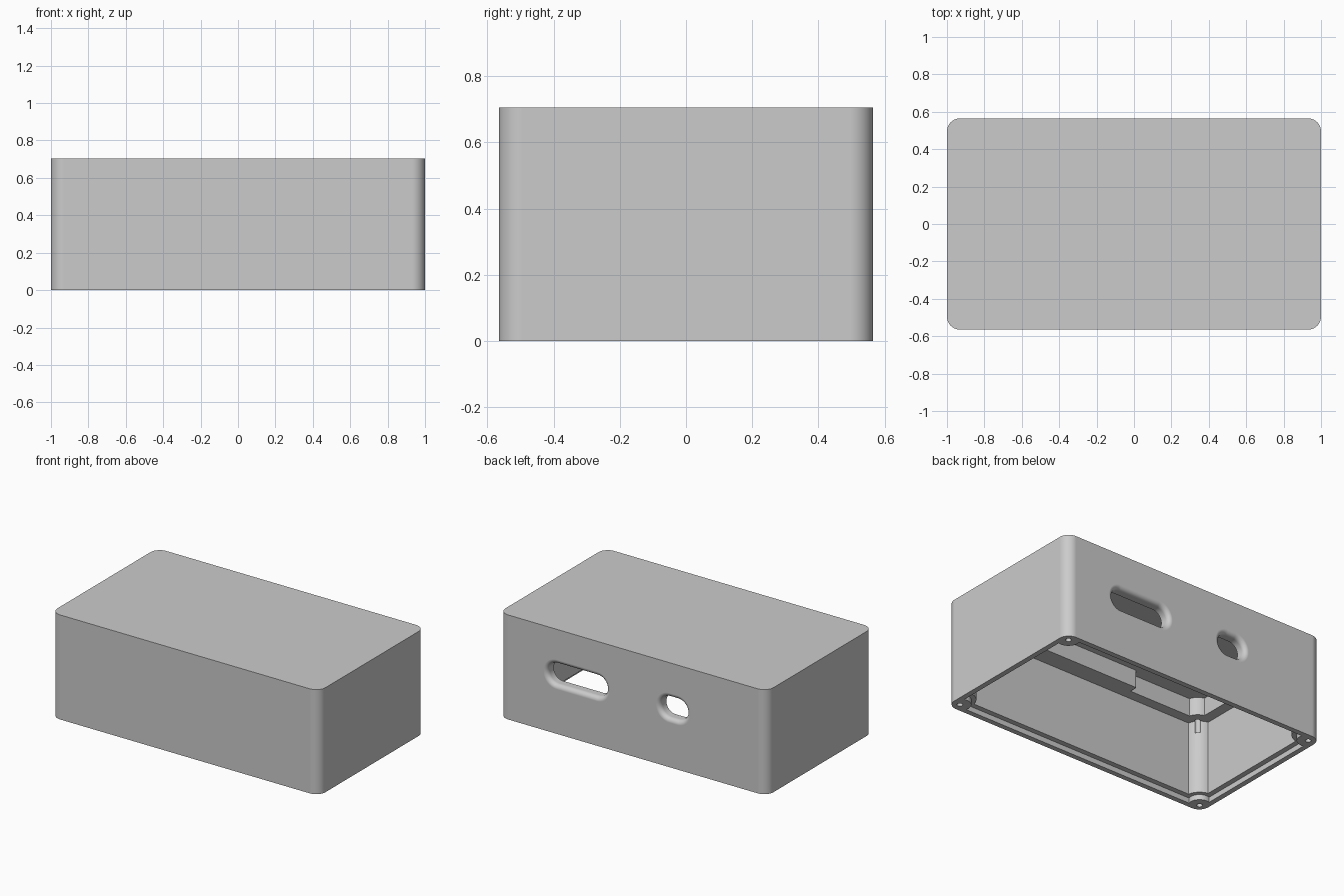
import bpy, bmesh
from math import cos, sin, pi, radians
from mathutils import Matrix, Vector

cube = bpy.data.objects.get("Cube")
if cube:
    bpy.data.objects.remove(cube, do_unlink=True)

grey = bpy.data.materials.new("matte grey")
grey.use_nodes = True
grey.diffuse_color = (0.6, 0.6, 0.6, 1)
grey.node_tree.nodes["Principled BSDF"].inputs["Base Color"].default_value = (0.6, 0.6, 0.6, 1)


def rounded_prism(name, hx, hy, r, levels, at=(0, 0, 0), along_y=False, steps=10):
    """Rounded rectangle lofted through (height, outward growth) levels."""
    bm = bmesh.new()
    rings = []
    for z, grow in levels:
        ring = []
        for q, (sx, sy) in enumerate(((1, 1), (-1, 1), (-1, -1), (1, -1))):
            for i in range(steps + 1):
                a = (q + i / steps) * pi / 2
                ring.append(bm.verts.new((sx * (hx - r) + (r + grow) * cos(a),
                                          sy * (hy - r) + (r + grow) * sin(a), z)))
        rings.append(ring)
    n = len(rings[0])
    for low, high in zip(rings, rings[1:]):
        for i in range(n):
            j = (i + 1) % n
            bm.faces.new((low[i], low[j], high[j], high[i]))
    bm.faces.new(rings[0][::-1])
    bm.faces.new(rings[-1])
    turn = Matrix.Rotation(-pi / 2, 4, 'X') if along_y else Matrix()
    bm.transform(Matrix.Translation(Vector(at)) @ turn)
    bmesh.ops.remove_doubles(bm, verts=bm.verts, dist=0.0001)
    bmesh.ops.recalc_face_normals(bm, faces=bm.faces)
    mesh = bpy.data.meshes.new(name)
    bm.to_mesh(mesh)
    bm.free()
    obj = bpy.data.objects.new(name, mesh)
    bpy.context.collection.objects.link(obj)
    mesh.materials.append(grey)
    return obj


def rod(x, y, r, z0, z1):
    return rounded_prism("rod_cutter", r, r, r, [(z0, 0), (z1, 0)], (x, y, 0), steps=8)


def select(obj):
    bpy.ops.object.select_all(action='DESELECT')
    obj.select_set(True)
    bpy.context.view_layer.objects.active = obj


def cut(target, cutter):
    """Subtract the cutter and discard it."""
    cutter.hide_render = True
    mod = target.modifiers.new("cut", 'BOOLEAN')
    mod.operation = 'DIFFERENCE'
    mod.solver = 'EXACT'
    mod.object = cutter
    select(target)
    bpy.ops.object.modifier_apply(modifier=mod.name)
    bpy.data.objects.remove(cutter, do_unlink=True)


corners = [(sx, sy) for sx in (-1, 1) for sy in (-1, 1)]

# Outer shell
body = rounded_prism("enclosure_body", 1, 0.565, 0.07, [(0, 0), (0.705, 0)])

# Main cavity, leaving a rounded screw post in each corner
cavity = rounded_prism("cavity_cutter", 0.93, 0.495, 0.04, [(-0.1, 0), (0.53, 0)])
for sx, sy in corners:
    cut(cavity, rod(sx * 0.945, sy * 0.51, 0.1, -0.2, 0.6))
cut(body, cavity)

# Stepped rim around the open underside
rim = rounded_prism("rim_cutter", 0.965, 0.53, 0.04, [(-0.1, 0), (0.035, 0)])
for sx, sy in corners:
    cut(rim, rod(sx * 0.945, sy * 0.51, 0.07, -0.2, 0.1))
cut(body, rim)

# Upper recess, leaving a ledge with corner bosses and a wider front pad
recess = rounded_prism("recess_cutter", 0.86, 0.425, 0.04, [(0.45, 0), (0.65, 0)])
for sx, sy in corners:
    cut(recess, rod(sx * 0.88, sy * 0.45, 0.09, 0.4, 0.7))
cut(recess, rounded_prism("pad_cutter", 0.47, 0.1, 0.01, [(0.4, 0), (0.7, 0)], (0.14, -0.47, 0)))
cut(body, recess)

# Screw holes in the posts and in the ledge
for sx, sy in corners:
    cut(body, rod(sx * 0.945, sy * 0.51, 0.018, -0.1, 0.3))
    cut(body, rod(sx * 0.87, sy * 0.44, 0.018, 0.45, 0.6))

# Two rear ports with rounded outer edges
fillet = 0.03
flare = [(0.4, 0)]
flare += [(0.565 - fillet * (1 - sin(a)), fillet * (1 - cos(a)))
          for a in (i * pi / 10 for i in range(6))]
flare.append((0.62, fillet))
for x, half_width in ((0.42, 0.22), (-0.3, 0.1)):
    cut(body, rounded_prism("port_cutter", half_width, 0.07, 0.07, flare,
                            (x, 0, 0.4), along_y=True))

# Smooth the rounded walls, keep flat faces crisp
select(body)
bpy.ops.object.shade_smooth_by_angle(angle=radians(30))
weighted = body.modifiers.new("weighted normals", 'WEIGHTED_NORMAL')
weighted.keep_sharp = True
